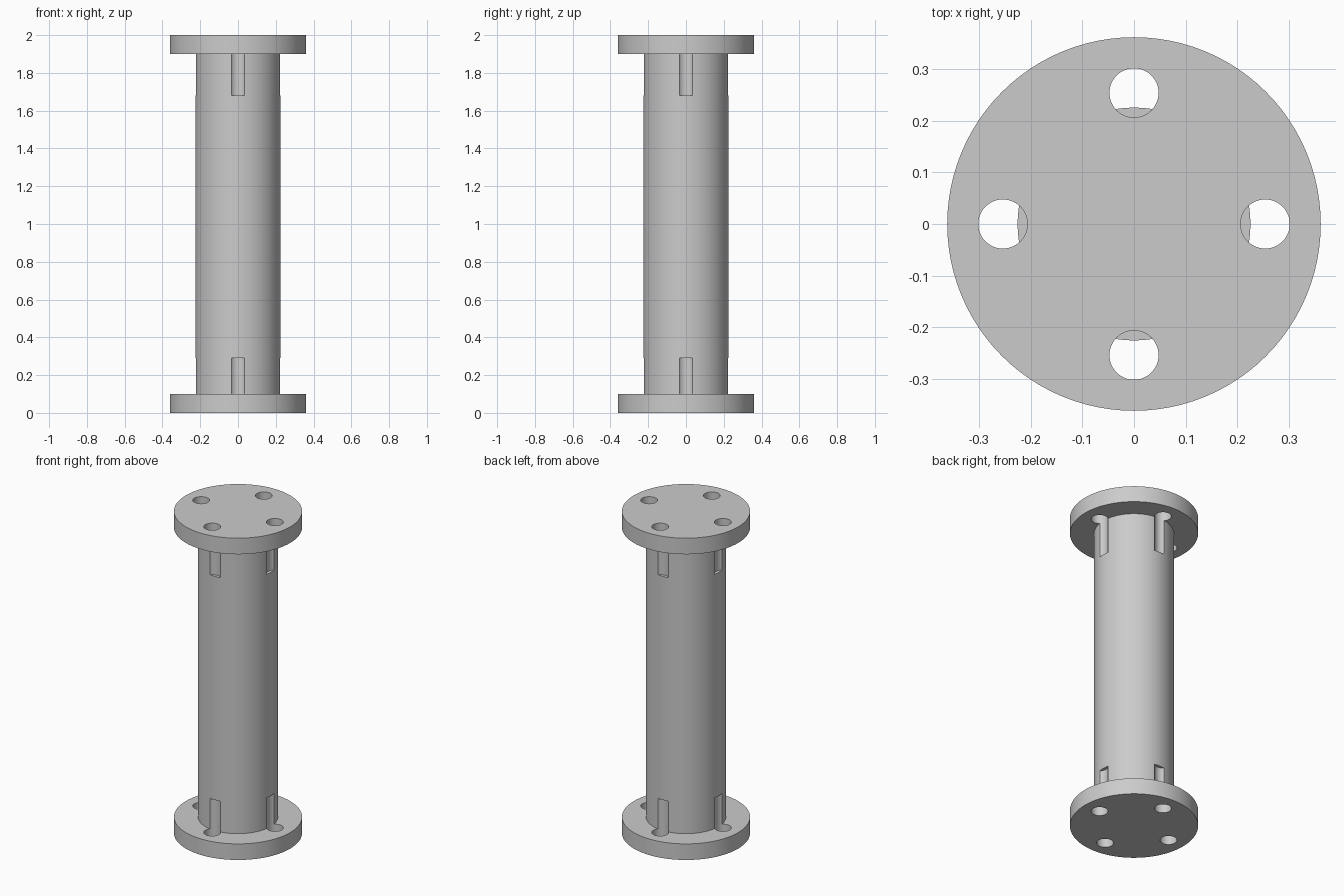
import bpy, bmesh, math
from mathutils import Matrix, Vector

if "Cube" in bpy.data.objects:
    bpy.data.objects.remove(bpy.data.objects["Cube"])

SEG = 96
FLANGE_R, SHAFT_R = 0.361, 0.225
FLANGE_T, HEIGHT = 0.10, 2.0
HOLE_R, HOLE_RING = 0.0475, 0.2535

metal = bpy.data.materials.new("light_grey_metal")
metal.diffuse_color = (0.6, 0.6, 0.6, 1)
metal.use_nodes = True
metal.node_tree.nodes["Principled BSDF"].inputs["Base Color"].default_value = metal.diffuse_color


def to_object(bm, name):
    bmesh.ops.recalc_face_normals(bm, faces=bm.faces[:])
    mesh = bpy.data.meshes.new(name)
    bm.to_mesh(mesh)
    bm.free()
    mesh.materials.append(metal)
    obj = bpy.data.objects.new(name, mesh)
    bpy.context.collection.objects.link(obj)
    return obj


# Column: one turned profile, shaft with a flange at each end
profile = [(FLANGE_R, 0), (FLANGE_R, FLANGE_T), (SHAFT_R, FLANGE_T),
           (SHAFT_R, HEIGHT - FLANGE_T), (FLANGE_R, HEIGHT - FLANGE_T), (FLANGE_R, HEIGHT)]
bm = bmesh.new()
rings = []
for r, z in profile:
    rings.append([bm.verts.new((r * math.cos(math.tau * i / SEG),
                                r * math.sin(math.tau * i / SEG), z)) for i in range(SEG)])
for a, b in zip(rings, rings[1:]):
    for i in range(SEG):
        j = (i + 1) % SEG
        bm.faces.new((a[i], a[j], b[j], b[i]))
bm.faces.new(rings[0])
bm.faces.new(rings[-1])
column = to_object(bm, "flanged_column")

# Drills: bolt holes through each flange that run on as grooves in the shaft
bm = bmesh.new()
for z0, z1 in ((-0.1, 0.29), (1.68, 2.1)):
    for k in range(4):
        angle = k * math.pi / 2
        pos = Vector((HOLE_RING * math.cos(angle), HOLE_RING * math.sin(angle), (z0 + z1) / 2))
        bmesh.ops.create_cone(bm, cap_ends=True, segments=48, radius1=HOLE_R, radius2=HOLE_R,
                              depth=z1 - z0, matrix=Matrix.Translation(pos))
drills = to_object(bm, "bolt_hole_cutter")
drills.hide_render = True

cut = column.modifiers.new("bolt_holes", 'BOOLEAN')
cut.operation = 'DIFFERENCE'
cut.solver = 'EXACT'
cut.object = drills

# Apply the cut, drop the cutter, shade the round walls smooth
bpy.context.view_layer.objects.active = column
column.select_set(True)
drills.select_set(False)
bpy.ops.object.modifier_apply(modifier=cut.name)
bpy.data.objects.remove(drills)
bpy.ops.object.shade_smooth_by_angle(angle=math.radians(30))
